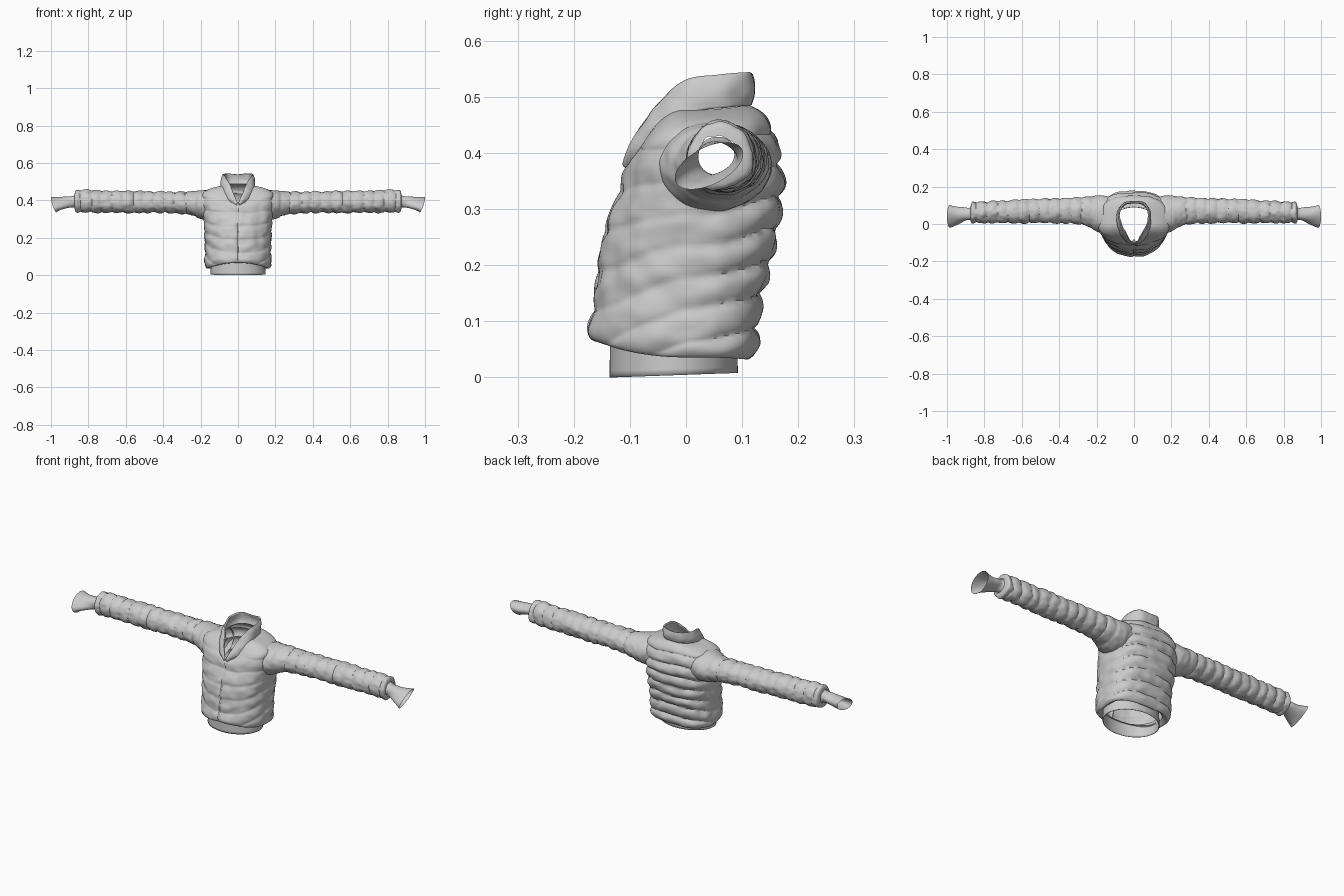
import bpy, bmesh
from math import sin, cos, pi, radians, exp
from mathutils import Vector, noise

if "Cube" in bpy.data.objects:
    bpy.data.objects.remove(bpy.data.objects["Cube"])


def spline(keys, t):
    """Smooth interpolation through a list of tuples, t in 0..1."""
    f = max(0.0, min(1.0, t)) * (len(keys) - 1)
    i = min(int(f), len(keys) - 2)
    u = f - i
    p = [keys[max(0, min(len(keys) - 1, i + k))] for k in (-1, 0, 1, 2)]
    return [0.5 * (2 * b + (c - a) * u + (2 * a - 5 * b + 4 * c - d) * u * u
                   + (3 * b - a - 3 * c + d) * u ** 3) for a, b, c, d in zip(*p)]


def spow(v, e):
    return abs(v) ** e * (1 if v >= 0 else -1)


def puff(s):
    """Pillow profile: round bulge with a sharp seam, range -0.6..0.4."""
    return abs(sin(pi * s)) ** 0.6 - 0.6


def surface(name, fn, rows, cols, closed=True, keep=None, thick=0):
    """Make a grid object from fn(t, s), both 0..1."""
    bm = bmesh.new()
    grid = [[bm.verts.new(fn(r / rows, c / cols)) for c in range(cols if closed else cols + 1)]
            for r in range(rows + 1)]
    for a, b in zip(grid, grid[1:]):
        n = len(a)
        for c in range(n if closed else n - 1):
            d = (c + 1) % n
            f = bm.faces.new((a[c], a[d], b[d], b[c]))
            if keep and not keep(f.calc_center_median()):
                bm.faces.remove(f)
    bmesh.ops.delete(bm, geom=[v for v in bm.verts if not v.link_faces], context='VERTS')
    me = bpy.data.meshes.new(name)
    bm.to_mesh(me)
    bm.free()
    ob = bpy.data.objects.new(name, me)
    bpy.context.collection.objects.link(ob)
    if thick:
        m = ob.modifiers.new("thickness", 'SOLIDIFY')
        m.thickness, m.offset = thick, 0
    bpy.ops.object.select_all(action='DESELECT')
    ob.select_set(True)
    bpy.context.view_layer.objects.active = ob
    bpy.ops.object.shade_smooth_by_angle(angle=radians(50))
    return ob


# Torso rings: z side, z front, z back, half width, y front, y back
TORSO = [(.052, .070, .052, .140, .125, .088), (.036, .066, .032, .165, .165, .112),
         (.065, .088, .062, .178, .174, .126), (.125, .135, .12, .176, .164, .130),
         (.20, .20, .20, .178, .156, .148), (.28, .27, .28, .181, .142, .164),
         (.34, .325, .34, .188, .122, .170), (.39, .362, .39, .193, .110, .166),
         (.43, .380, .43, .190, .102, .158), (.455, .385, .459, .165, .098, .144),
         (.470, .386, .476, .125, .095, .130), (.477, .388, .486, .085, .091, .110)]


def torso_point(t, s):
    zs, zf, zb, w, yf, yb = spline(TORSO, t)
    a = 2 * pi * s
    ca, sa = cos(a), sin(a)
    back, front = max(sa, 0), max(-sa, 0)
    e = .72 if sa > 0 else .92
    x, y = w * spow(ca, e), (yb if sa > 0 else yf) * spow(sa, e)
    z = zs + (zb - zs) * back ** 2 + (zf - zs) * front ** 2
    # quilted puffs: level at the back, sloping to the zip at the front
    wob = noise.noise(Vector((x * 9, y * 9, z * 9)))
    phase = (z + .1 * front - .03 * back + .010 * wob - .002) / (.058 + .014 * front)
    fade = min(1, t * 6) * max(0.2, min(1, (1 - t) * 2.6))
    d = (.006 + .010 * back) * puff(phase) * fade
    d += .005 * noise.noise(Vector((x * 22, y * 22, z * 30))) * fade
    if front > 0:
        d -= .006 * exp(-(x / .006) ** 2) * min(1, t * 6)
    return (x + d * ca, y + d * sa, z)


def outside_armhole(c):
    return abs(c.x) < .12 or ((c.y - .05) / .07) ** 2 + ((c.z - .38) / .055) ** 2 > 1


surface("torso", torso_point, 110, 144, keep=outside_armhole)


# Zip running down the front groove
def zip_point(t, s):
    p = torso_point(.17 + .8 * t, .75)
    return (.005 * cos(2 * pi * s), p[1] + .001 + .003 * sin(2 * pi * s), p[2])


surface("front_zip", zip_point, 60, 6)


# Elastic hem band
def hem_point(t, s):
    a = 2 * pi * s
    z0 = .004 - .004 * -sin(a)
    r = 1 - .012 * t
    return (.145 * r * cos(a), -.022 + .113 * r * sin(a), z0 * (1 - t) + .07 * t)


surface("hem_band", hem_point, 6, 96, thick=.003)

# Sleeve rings: x, y centre, z centre, y radius, z radius
SLEEVE = [(.125, .050, .378, .094, .072), (.17, .052, .377, .100, .079),
          (.21, .058, .378, .092, .074), (.26, .069, .385, .075, .061),
          (.32, .071, .388, .069, .056), (.42, .071, .390, .065, .055),
          (.52, .070, .391, .063, .056), (.62, .067, .392, .061, .057),
          (.72, .065, .393, .058, .058), (.80, .063, .395, .056, .059),
          (.850, .062, .395, .055, .059), (.868, .060, .395, .052, .054),
          (.874, .056, .395, .036, .036)]
CUFF = [(.868, .056, .395, .036, .034), (.885, .053, .393, .032, .030),
        (.905, .051, .391, .036, .029), (.935, .046, .386, .044, .030),
        (.965, .043, .381, .054, .033), (.985, .041, .377, .061, .036)]

for side, label in ((1, "left"), (-1, "right")):
    def sleeve_point(t, s):
        x, yc, zc, ry, rz = spline(SLEEVE, t)
        a = 2 * pi * s * side
        n = noise.noise(Vector((x * 14, cos(a) * 1.2, sin(a) * 1.2)))
        fade = max(0, min(1, (x - .2) / .08)) * min(1, (1 - t) * 8)
        d = .009 * puff((x + .012 * n) / .056) * fade + .004 * n
        d += .003 * noise.noise(Vector((x * 40, cos(a) * 3, sin(a) * 3)))
        return (side * x, yc + (ry + d) * cos(a), zc + (rz + d) * sin(a))

    def cuff_point(t, s):
        x, yc, zc, ry, rz = spline(CUFF, t)
        a = 2 * pi * s * side
        r = 1 + .07 * sin(3 * a + t * 5) * sin(pi * t)
        y, z = ry * r * cos(a), rz * r * sin(a)
        return (side * (x + t * .015 * sin(a)), yc + y, zc + z + .35 * t * y)

    surface(label + "_sleeve", sleeve_point, 150, 56)
    surface(label + "_cuff", cuff_point, 24, 48)

# Stand-up collar, open in a V at the front
BASE = [(.008, -.097, .372), (.045, -.086, .400), (.076, -.042, .443), (.088, .02, .474),
        (.077, .075, .482), (.042, .108, .486), (0, .114, .487)]
RIM = [(.004, -.104, .385), (.021, -.088, .428), (.042, -.050, .482), (.070, .0, .528),
       (.078, .060, .538), (.052, .108, .543), (0, .114, .538)]


def mirrored(half):
    return half + [(-x, y, z) for x, y, z in reversed(half[:-1])]


BASE, RIM = mirrored(BASE), mirrored(RIM)


def collar_point(t, s):
    p = Vector(spline(BASE, s)).lerp(Vector(spline(RIM, s)), t)
    out = Vector((p.x, p.y - .02, 0)).normalized()
    return p + out * (.007 * sin(pi * t) + .004 * noise.noise(p * 30))


surface("collar", collar_point, 14, 96, closed=False, thick=.008)
